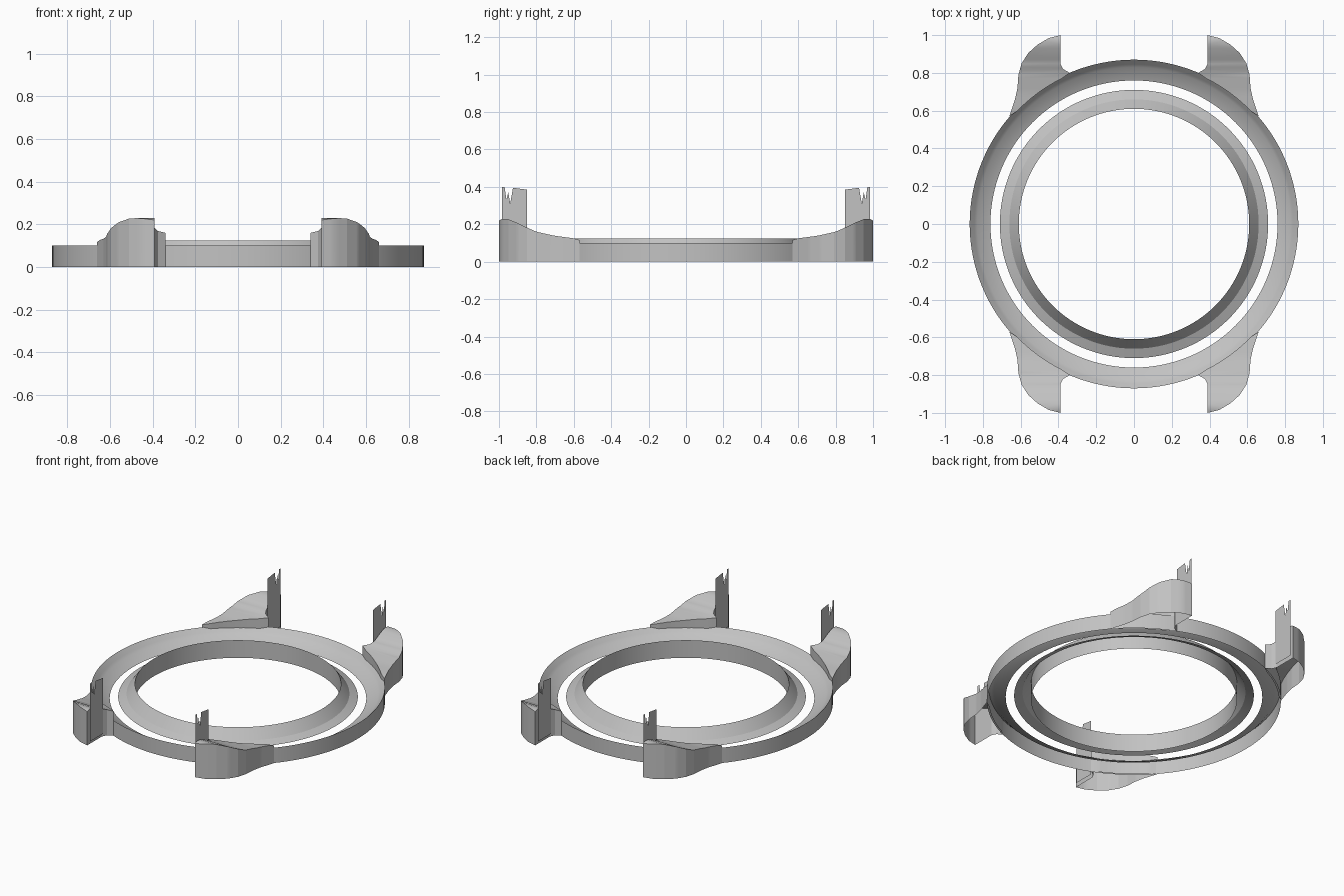
import bpy, bmesh, math
from mathutils import Vector

cube = bpy.data.objects.get("Cube")
if cube:
    bpy.data.objects.remove(cube, do_unlink=True)

steel = bpy.data.materials.new("brushed grey")
steel.use_nodes = True
GREY = (0.54, 0.54, 0.54, 1)
steel.diffuse_color = GREY
steel.node_tree.nodes["Principled BSDF"].inputs["Base Color"].default_value = GREY


def finish(bm, name, mirrored=False):
    """Turn a bmesh into a shaded object, optionally mirrored to all four corners."""
    mesh = bpy.data.meshes.new(name)
    bm.to_mesh(mesh)
    bm.free()
    mesh.materials.append(steel)
    obj = bpy.data.objects.new(name, mesh)
    bpy.context.collection.objects.link(obj)
    bpy.ops.object.select_all(action="DESELECT")
    obj.select_set(True)
    bpy.context.view_layer.objects.active = obj
    bpy.ops.object.shade_smooth_by_angle(angle=math.radians(25))
    if mirrored:
        mod = obj.modifiers.new("four corners", "MIRROR")
        mod.use_axis = (True, True, False)
        mod.use_mirror_merge = False
    return obj


def lathe(name, profile, steps=128):
    """Spin an open (radius, height) profile into a thin shell."""
    bm = bmesh.new()
    verts = [bm.verts.new((r, 0, z)) for r, z in profile]
    edges = [bm.edges.new(pair) for pair in zip(verts, verts[1:])]
    bmesh.ops.spin(bm, geom=verts + edges, cent=(0, 0, 0), axis=(0, 0, 1),
                   angle=math.tau, steps=steps)
    bmesh.ops.remove_doubles(bm, verts=bm.verts, dist=0.0005)
    finish(bm, name)


# Outer case wall with its stepped, inward-sloping rim
lathe("outer_case_ring", [(0.87, 0), (0.87, 0.1), (0.845, 0.075),
                          (0.83, 0.06), (0.76, 0.03)])
# Inner bezel: upright bore, steep collar and flat flange
lathe("inner_bezel_ring", [(0.61, 0.01), (0.61, 0.125), (0.66, 0.06), (0.71, 0.04)])

# Lug: outline cap bent to a rising curve, with walls down to the base
OUTLINE = [(0.34, 0.80), (0.375, 0.82), (0.39, 0.85), (0.39, 1.0), (0.45, 0.985),
           (0.51, 0.95), (0.56, 0.905), (0.595, 0.85), (0.612, 0.79), (0.617, 0.72),
           (0.63, 0.66), (0.66, 0.57)]
RISE = [(0.55, 0.11), (0.6, 0.125), (0.7, 0.138), (0.8, 0.16), (0.85, 0.182),
        (0.9, 0.207), (0.95, 0.227), (0.98, 0.23), (1.0, 0.22)]


def lug_height(y):
    for (y0, z0), (y1, z1) in zip(RISE, RISE[1:]):
        if y <= y1:
            return z0 + (z1 - z0) * (y - y0) / (y1 - y0)
    return RISE[-1][1]


bm = bmesh.new()
start, end = math.atan2(0.57, 0.66), math.atan2(0.80, 0.34)
arc = [start + (end - start) * i / 8 for i in range(1, 8)]
points = OUTLINE + [(0.86 * math.cos(a), 0.86 * math.sin(a)) for a in arc]
cap = bm.faces.new([bm.verts.new((x, y, 0)) for x, y in points])
cap.normal_update()
if cap.normal.z < 0:
    cap.normal_flip()
for i in range(1, 22):
    bmesh.ops.bisect_plane(bm, geom=bm.verts[:] + bm.edges[:] + bm.faces[:],
                           plane_co=Vector((0, 0.57 + 0.02 * i, 0)), plane_no=(0, 1, 0))
top = bm.verts[:]
rim = [e for e in bm.edges if e.is_boundary]
bmesh.ops.extrude_edge_only(bm, edges=rim)
for v in top:
    v.co.z = lug_height(v.co.y)
bmesh.ops.recalc_face_normals(bm, faces=bm.faces)
finish(bm, "lug", mirrored=True)

# Tall notched fin on the inner side of each lug
FIN = [(0.85, 0.02), (0.85, 0.385), (0.925, 0.395), (0.94, 0.31), (0.95, 0.37),
       (0.96, 0.33), (0.97, 0.4), (0.985, 0.4), (0.985, 0.02)]
bm = bmesh.new()
bm.faces.new([bm.verts.new((0.382, y, z)) for y, z in FIN])
finish(bm, "lug_fin", mirrored=True)
